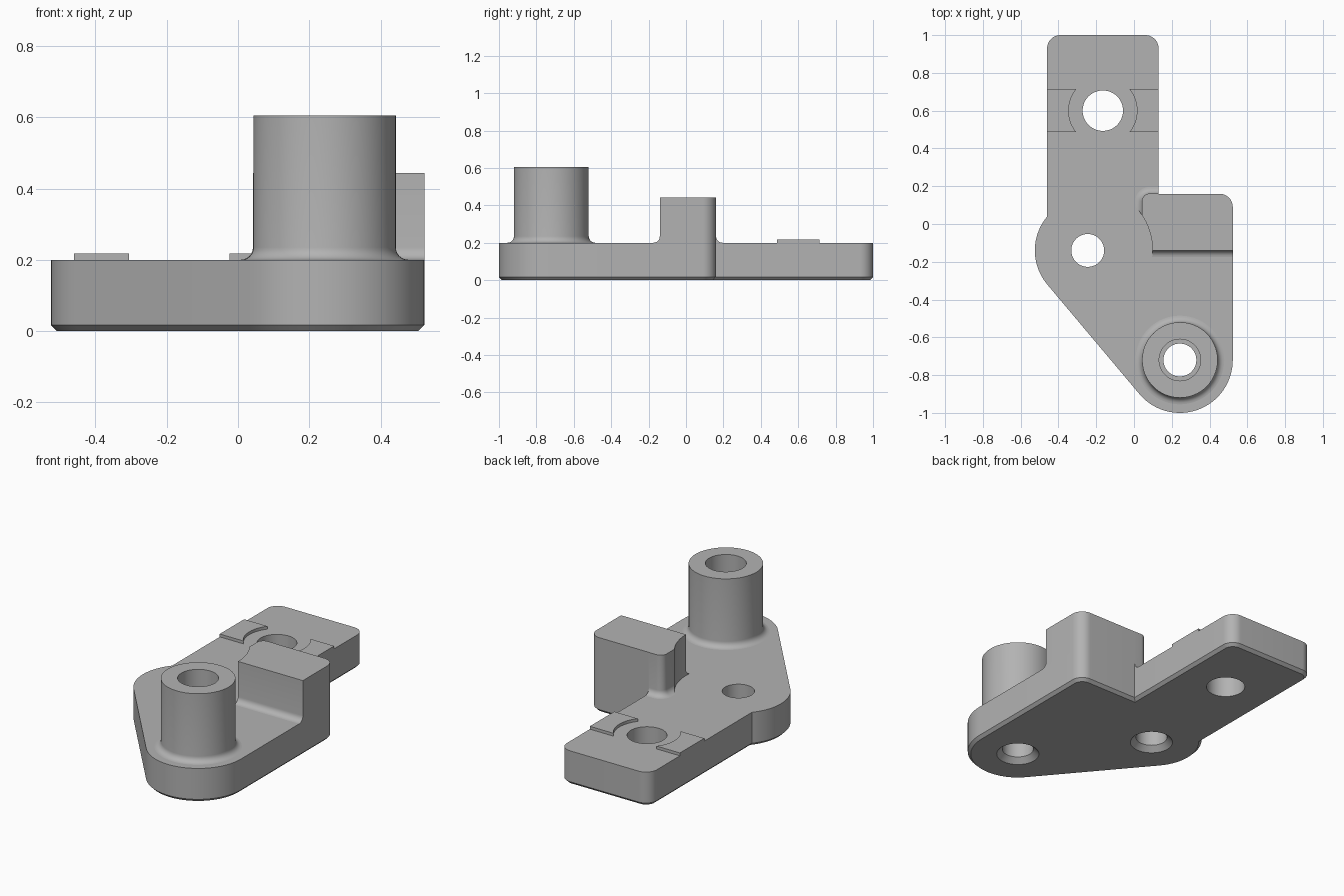
import bpy, bmesh
from math import sin, cos, pi, radians
from mathutils import Vector

cube = bpy.data.objects.get("Cube")
if cube:
    bpy.data.objects.remove(cube, do_unlink=True)

grey = bpy.data.materials.new("plain grey")
grey.use_nodes = True
colour = (0.45, 0.45, 0.45, 1)
grey.diffuse_color = colour
grey.node_tree.nodes["Principled BSDF"].inputs["Base Color"].default_value = colour

TOP = 0.2          # upper face of the plate
FILLET = 0.035
LOBE, BOSS, ARM = (-0.245, -0.14), (0.243, -0.72), (-0.165, 0.6)


def arc(centre, r, start, end, n=12):
    angles = [radians(start + (end - start) * i / n) for i in range(n + 1)]
    return [Vector((centre[0] + r * cos(a), centre[1] + r * sin(a))) for a in angles]


def circle(centre, r, n=64):
    return arc(centre, r, 0, 360, n)[:-1]


def offset(ring, d):
    """Move a counter-clockwise ring outwards by d."""
    out = []
    for i, p in enumerate(ring):
        a = (p - ring[i - 1]).normalized()
        b = (ring[(i + 1) % len(ring)] - p).normalized()
        n1, n2 = Vector((a.y, -a.x)), Vector((b.y, -b.x))
        out.append(p + (n1 + n2) * d / (1 + n1.dot(n2)))
    return out


def loft(name, layers, closed=False):
    """Skin a stack of (ring, z) layers; cap the ends or join them into a tube."""
    bm = bmesh.new()
    rows = [[bm.verts.new((p.x, p.y, z)) for p in ring] for ring, z in layers]
    pairs = list(zip(rows, rows[1:]))
    if closed:
        pairs.append((rows[-1], rows[0]))
    else:
        bm.faces.new(rows[0][::-1])
        bm.faces.new(rows[-1])
    for low, high in pairs:
        n = len(low)
        for i in range(n):
            j = (i + 1) % n
            bm.faces.new((low[i], low[j], high[j], high[i]))
    bmesh.ops.recalc_face_normals(bm, faces=bm.faces)
    mesh = bpy.data.meshes.new(name)
    bm.to_mesh(mesh)
    bm.free()
    obj = bpy.data.objects.new(name, mesh)
    bpy.context.collection.objects.link(obj)
    return obj


def activate(obj):
    bpy.ops.object.select_all(action='DESELECT')
    obj.select_set(True)
    bpy.context.view_layer.objects.active = obj


def carve(obj, cutter, operation='DIFFERENCE'):
    mod = obj.modifiers.new("carve", 'BOOLEAN')
    mod.operation, mod.object, mod.solver = operation, cutter, 'EXACT'
    activate(obj)
    bpy.ops.object.modifier_apply(modifier=mod.name)
    bpy.data.objects.remove(cutter, do_unlink=True)


# Plate outline: round nose, square shoulder, long arm, side lobe
outline = (arc(BOSS, 0.28, 220, 360, 32) + arc((0.453, 0.09), 0.07, 0, 90)
           + [Vector((0.13, 0.16))] + arc((0.06, 0.93), 0.07, 0, 90)
           + arc((-0.39, 0.93), 0.07, 90, 180) + arc(LOBE, 0.28, 140, 220, 24))

# Base plate with chamfered underside and three holes
plate = loft("base_plate", [(offset(outline, -0.017), 0), (outline, 0.017), (outline, TOP)])
for centre in (LOBE, BOSS):
    carve(plate, loft("countersunk_hole", [
        (circle(centre, 0.128), -0.01), (circle(centre, 0.087), 0.031),
        (circle(centre, 0.087), 0.5)]))
carve(plate, loft("arm_hole", [(circle(ARM, 0.107), -0.1), (circle(ARM, 0.107), 0.5)]))

# Boss: filleted tube with a counterbore
steps = [i * pi / 12 for i in range(7)]
flare = [(FILLET * (1 - sin(t)), TOP + FILLET * (1 - cos(t))) for t in steps]
profile = [(0.2 + o, z) for o, z in flare]
profile += [(0.2, 0.605), (0.11, 0.605), (0.11, 0.25), (0.087, 0.25), (0.087, TOP)]
boss = loft("boss", [(circle(BOSS, r), z) for r, z in profile], closed=True)

# Stop block: filleted foot, trimmed to the plate edge and cleared round the lobe hole
foot = (arc((0.082, -0.1), 0.04, 180, 270, 8) + [Vector((0.7, -0.14)), Vector((0.7, 0.161))]
        + arc((0.082, 0.121), 0.04, 90, 180, 8))
block = loft("stop_block", [(offset(foot, o), z) for o, z in flare] + [(foot, 0.443)])
carve(block, loft("envelope", [(outline, 0.1), (outline, 1)]), 'INTERSECT')
carve(block, loft("clearance", [(circle(LOBE, 0.343, 96), 0.1), (circle(LOBE, 0.343, 96), 1)]))

# Two thin pads either side of the arm hole
pads = []
for name, x0, x1 in (("right_pad", -0.46, -0.25), ("left_pad", -0.08, 0.13)):
    rect = [Vector(p) for p in ((x0, 0.486), (x1, 0.486), (x1, 0.714), (x0, 0.714))]
    pad = loft(name, [(rect, TOP), (rect, TOP + 0.017)])
    carve(pad, loft("pad_relief", [(circle(ARM, 0.181), 0.1), (circle(ARM, 0.181), 0.5)]))
    pads.append(pad)

# Colour and shading
for obj in [plate, boss, block] + pads:
    obj.data.materials.clear()
    obj.data.materials.append(grey)
    activate(obj)
    bpy.ops.object.shade_smooth_by_angle(angle=radians(30))
